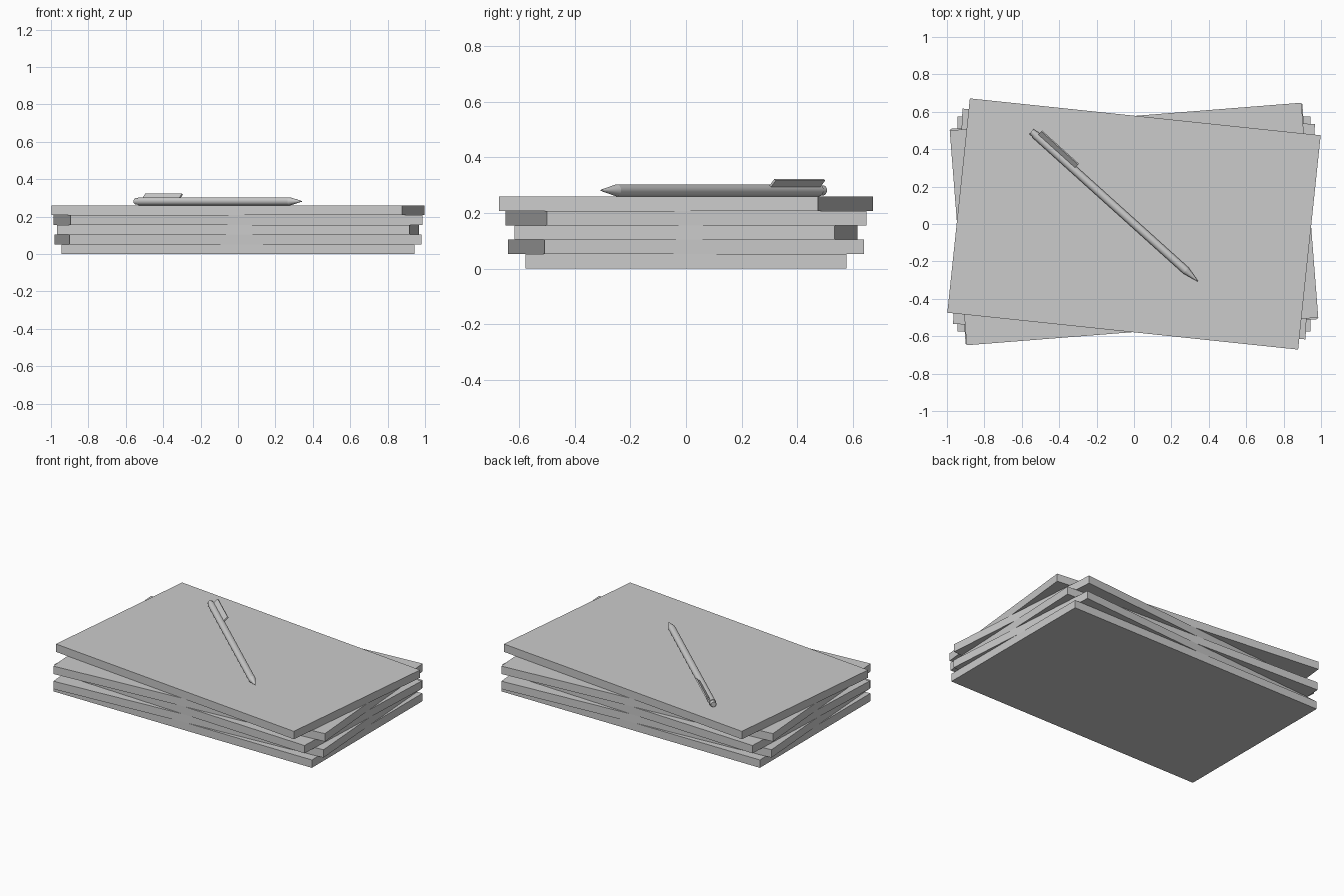
import bpy
import bmesh
from math import radians, atan2, pi, sin, cos
from mathutils import Matrix, Vector

if "Cube" in bpy.data.objects:
    bpy.data.objects.remove(bpy.data.objects["Cube"])

T = 0.052  # thickness of one slab


def make_object(name, bm, matrix):
    bmesh.ops.recalc_face_normals(bm, faces=bm.faces)
    mesh = bpy.data.meshes.new(name)
    bm.to_mesh(mesh)
    bm.free()
    ob = bpy.data.objects.new(name, mesh)
    bpy.context.collection.objects.link(ob)
    ob.matrix_world = matrix
    return ob


def box(name, size, matrix):
    bm = bmesh.new()
    bmesh.ops.create_cube(bm, size=1)
    bmesh.ops.scale(bm, vec=size, verts=bm.verts)
    return make_object(name, bm, matrix)


def lathe(name, profile, matrix, sides=32):
    """Solid of revolution about local x from (x, radius) points."""
    bm = bmesh.new()
    rings = [[bm.verts.new((x, r * cos(2 * pi * i / sides), r * sin(2 * pi * i / sides)))
              for i in range(sides)] for x, r in profile]
    for a, b in zip(rings, rings[1:]):
        for i in range(sides):
            j = (i + 1) % sides
            bm.faces.new((a[i], a[j], b[j], b[i]))
    bm.faces.new(rings[0])
    bm.faces.new(rings[-1])
    ob = make_object(name, bm, matrix)
    bpy.ops.object.select_all(action='DESELECT')
    ob.select_set(True)
    bpy.context.view_layer.objects.active = ob
    bpy.ops.object.shade_smooth_by_angle(angle=radians(30))
    return ob


# Stack of slabs, each twisted a little
for n, angle in enumerate((0, 4, -2.5, 4.5, -6)):
    place = Matrix.Translation((0, 0, T * (n + 0.5))) @ Matrix.Rotation(radians(angle), 4, 'Z')
    box(f"book_{n + 1}", (1.886, 1.152, T), place)

# Pen lying on the top slab; local x runs from cap to tip
R = 0.0215
start = Vector((-0.548, 0.495, 5 * T + R))
tip = Vector((0.341, -0.306, start.z))
length = (tip - start).length
pen = Matrix.Translation(start) @ Matrix.Rotation(
    atan2(tip.y - start.y, tip.x - start.x), 4, 'Z')

lathe("pen_button", [(0, 0.016), (0.003, 0.018), (0.03, 0.018)], pen)
lathe("pen_body", [(0.025, R), (length - 0.085, R)], pen)
lathe("pen_tip", [(length - 0.085, R), (length, 0.002)], pen)

# Clip: thin fin along the barrel, rolled sideways
roll = Matrix.Rotation(radians(-45), 4, 'X')
box("pen_clip", (0.265, 0.009, 0.034), pen @ roll @ Matrix.Translation((0.171, 0, 0.037)))
